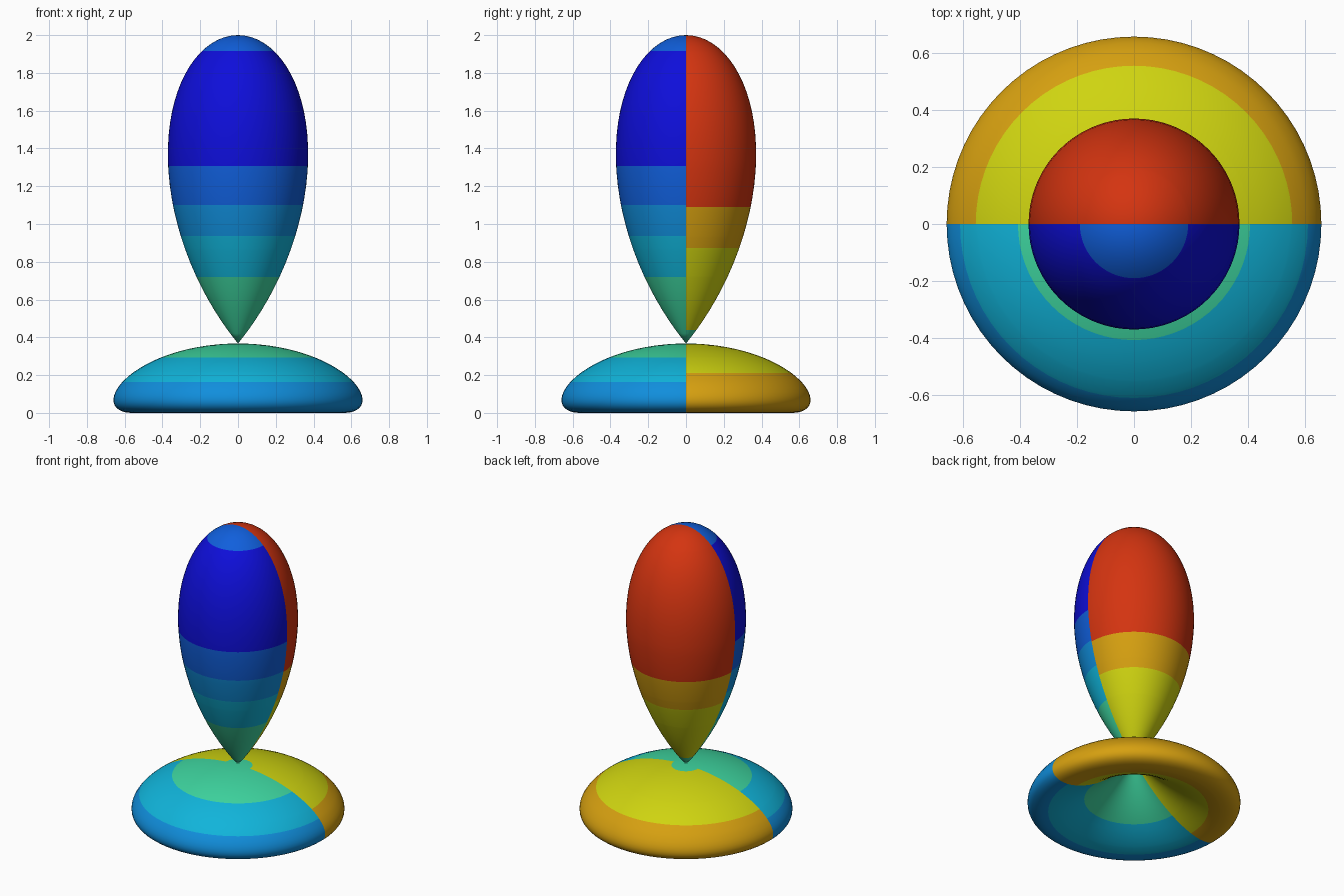
import bpy, bmesh, math

if "Cube" in bpy.data.objects:
    bpy.data.objects.remove(bpy.data.objects["Cube"])

LENGTH = 2 / 1.225          # lobe length, so the total height is 2
CENTRE = 0.225 * LENGTH     # height of the point where lobe and ring meet
SEGMENTS = 72


def srgb(*rgb):
    return [((v / 255 + 0.055) / 1.055) ** 2.4 for v in rgb] + [1.0]


# Flat colours
PALETTE = [
    ("green", srgb(62, 214, 160)), ("cyan", srgb(16, 180, 218)),
    ("sky blue", srgb(16, 142, 220)), ("mid blue", srgb(16, 95, 220)),
    ("deep blue", srgb(14, 14, 218)), ("yellow", srgb(207, 212, 16)),
    ("gold", srgb(214, 160, 16)), ("red", srgb(212, 52, 16)),
]
materials = []
for name, colour in PALETTE:
    m = bpy.data.materials.new(name)
    m.diffuse_color = colour
    m.use_nodes = True
    m.node_tree.nodes["Principled BSDF"].inputs["Base Color"].default_value = m.diffuse_color
    materials.append(m)

# Colour bands: (outer distance from the meeting point, colour index)
FRONT = [(0.415, 0), (0.645, 1), (0.81, 2), (1.01, 3), (1.56, 4), (9, 3)]
BACK = [(0.09, 0), (0.578, 5), (0.80, 6), (9, 7)]
LIMITS = sorted({d for d, _ in FRONT + BACK})


def reach(angle):
    """Distance of the surface from the meeting point at a polar angle."""
    c = math.cos(angle)
    return max(0.0, LENGTH * (5 * c ** 3 - 3 * c) / 2)


def profile_angles(start, end, steps):
    """Even angles, plus one exactly at every colour limit."""
    even = [start + (end - start) * i / steps for i in range(steps + 1)]
    result = [start]
    for a, b in zip(even, even[1:]):
        extra = []
        for limit in LIMITS:
            if (reach(a) - limit) * (reach(b) - limit) < 0:
                lo, hi = a, b
                for _ in range(40):
                    mid = (lo + hi) / 2
                    if (reach(lo) - limit) * (reach(mid) - limit) <= 0:
                        hi = mid
                    else:
                        lo = mid
                extra.append(lo)
        result += sorted(extra) + [b]
    return result


def revolve(name, start, end, steps):
    """Spin the profile round z, closing both ends in a point."""
    bm = bmesh.new()
    rows = []
    for angle in profile_angles(start, end, steps):
        r = reach(angle)
        rho, z = r * math.sin(angle), CENTRE + r * math.cos(angle)
        if rho < 1e-5:
            rows.append([bm.verts.new((0, 0, z))] * SEGMENTS)
        else:
            rows.append([bm.verts.new((rho * math.cos(t), rho * math.sin(t), z))
                         for t in (2 * math.pi * i / SEGMENTS for i in range(SEGMENTS))])
    for upper, lower in zip(rows, rows[1:]):
        for i in range(SEGMENTS):
            j = (i + 1) % SEGMENTS
            corners = list(dict.fromkeys((upper[i], lower[i], lower[j], upper[j])))
            face = bm.faces.new(corners)
            face.smooth = True
            # Colour by half and by distance from the meeting point
            dist = [math.hypot(v.co.x, v.co.y, v.co.z - CENTRE) for v in corners]
            d = (min(dist) + max(dist)) / 2
            bands = BACK if face.calc_center_median().y > 0 else FRONT
            face.material_index = next(k for limit, k in bands if d <= limit)
    bmesh.ops.recalc_face_normals(bm, faces=bm.faces)
    mesh = bpy.data.meshes.new(name)
    bm.to_mesh(mesh)
    bm.free()
    for m in materials:
        mesh.materials.append(m)
    obj = bpy.data.objects.new(name, mesh)
    bpy.context.collection.objects.link(obj)
    return obj


node = math.acos(math.sqrt(0.6))
# Upright teardrop, pointed at its lower end
revolve("upper_lobe", 0, node, 32)
# Domed ring below it, hollowed to a point underneath
revolve("lower_ring", math.pi / 2, math.pi - node, 40)
